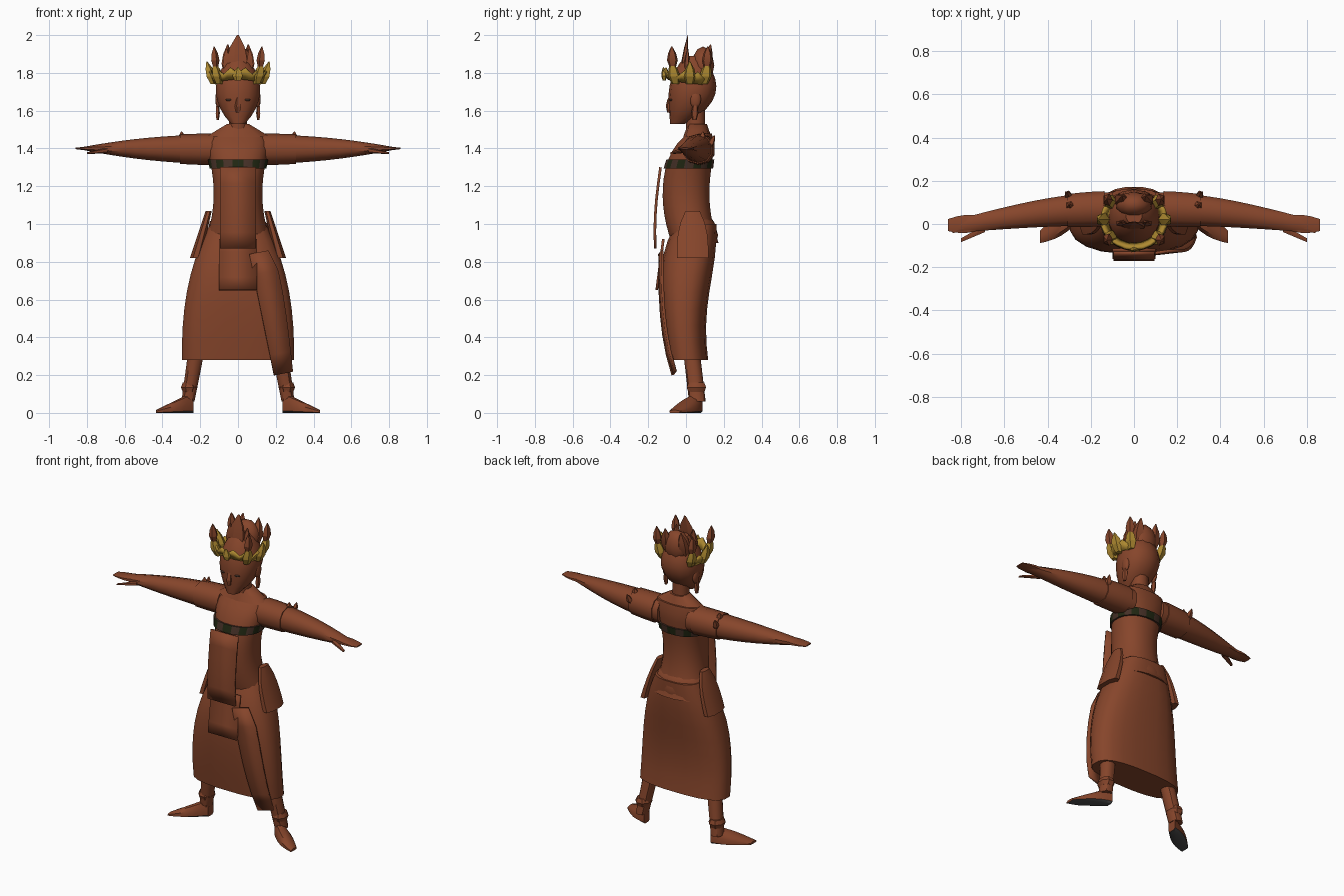
import bpy
import bmesh
from math import sin, cos, pi, tau, radians, atan2, copysign
from mathutils import Vector

old_cube = bpy.data.objects.get("Cube")
if old_cube:
    bpy.data.objects.remove(old_cube, do_unlink=True)


def material(name, red, green, blue):
    mat = bpy.data.materials.new(name)
    mat.use_nodes = True
    mat.diffuse_color = (red, green, blue, 1)
    shader = mat.node_tree.nodes["Principled BSDF"]
    shader.inputs["Base Color"].default_value = mat.diffuse_color
    shader.inputs["Roughness"].default_value = 0.8
    return mat


BROWN = material("warm brown", 0.24, 0.06, 0.024)
GOLD = material("old gold", 0.42, 0.25, 0.03)
GREEN = material("dark green", 0.015, 0.02, 0.006)
DARK = material("dark brown", 0.06, 0.03, 0.02)
GREY = material("sole grey", 0.07, 0.07, 0.07)

# The two directions that span a ring lying across each axis
SPANS = {
    "x": (Vector((0, 1, 0)), Vector((0, 0, 1))),
    "z": (Vector((1, 0, 0)), Vector((0, 1, 0))),
}


def finish(name, bm, mats, rule=None, angle=40):
    """Turn a bmesh into an object, colouring faces by an optional rule."""
    bmesh.ops.recalc_face_normals(bm, faces=bm.faces)
    bm.normal_update()
    for face in bm.faces:
        face.material_index = rule(face) if rule else 0
    mesh = bpy.data.meshes.new(name)
    bm.to_mesh(mesh)
    bm.free()
    for mat in mats:
        mesh.materials.append(mat)
    obj = bpy.data.objects.new(name, mesh)
    bpy.context.collection.objects.link(obj)
    bpy.ops.object.select_all(action="DESELECT")
    obj.select_set(True)
    bpy.context.view_layer.objects.active = obj
    bpy.ops.object.shade_smooth_by_angle(angle=radians(angle))
    return obj


def loft(name, steps, ring, axis="z", sides=10, mats=(BROWN,), rule=None, side=1, angle=40, power=0.9):
    """Skin the rings that ring(t) gives as centre, half width, half depth."""
    across, along = SPANS[axis]
    bm = bmesh.new()
    loops = []
    for step in range(steps + 1):
        centre, width, depth = ring(step / steps)
        loop = []
        for i in range(sides):
            turn = tau * (i + 0.5) / sides
            c, s = cos(turn), sin(turn)
            # A power below one squares the ellipse
            point = Vector(centre)
            point += across * width * copysign(abs(c) ** power, c)
            point += along * depth * copysign(abs(s) ** power, s)
            loop.append(bm.verts.new((point.x * side, point.y, max(point.z, 0))))
        loops.append(loop)
    for low, high in zip(loops, loops[1:]):
        for i in range(sides):
            j = (i + 1) % sides
            bm.faces.new((low[i], low[j], high[j], high[i]))
    bm.faces.new(loops[0])
    bm.faces.new(loops[-1])
    return finish(name, bm, mats, rule, angle)


def strip(name, steps, edges, mat=BROWN):
    """Thin sheet between the two edge points that edges(t) gives."""
    bm = bmesh.new()
    pairs = [[bm.verts.new(p) for p in edges(i / steps)] for i in range(steps + 1)]
    for (a, b), (c, d) in zip(pairs, pairs[1:]):
        bm.faces.new((a, b, d, c))
    obj = finish(name, bm, (mat,), angle=30)
    solid = obj.modifiers.new("thickness", "SOLIDIFY")
    solid.thickness = 0.014
    solid.offset = 0


def spike(name, base, tip, width, depth, mat=BROWN, side=1):
    """Leaf shaped point, widest below its middle."""
    base, tip = Vector(base), Vector(tip)

    def ring(t):
        swell = max(sin(pi * (0.2 + 0.8 * t)), 0.1)
        return base.lerp(tip, t), width * swell, depth * swell

    loft(name, 3, ring, sides=5, mats=(mat,), side=side, angle=20)


def blob(name, centre, size, mat=BROWN, side=1):
    """Small faceted ellipsoid."""
    bm = bmesh.new()
    bmesh.ops.create_icosphere(bm, subdivisions=2, radius=1)
    for vert in bm.verts:
        vert.co = Vector(centre) + vert.co * Vector(size)
        vert.co.x *= side
    finish(name, bm, (mat,))


# Body
def torso_ring(t):
    flare = (2 * t - 0.9) ** 2
    width = 0.13 + 0.06 * flare - 0.06 * t ** 12
    return (0, 0.06 * flare, 0.9 + 0.58 * t), width, 0.125 - 0.06 * t ** 8


def band_ring(t):
    (x, y, z), width, depth = torso_ring(0.68 + 0.08 * t)
    return (x, y, z), width + 0.01, depth + 0.01


def band_patch(face):
    return int(atan2(face.normal.y, face.normal.x) * 20 / tau + 20.5) % 2


loft("torso", 12, torso_ring, sides=20)
loft("chest_band", 2, band_ring, sides=20, mats=(DARK, GREEN), rule=band_patch)
loft("collar", 2, lambda t: ((0, 0.06, 1.46 + 0.07 * t), 0.18 - 0.12 * t, 0.075 - 0.025 * t))
loft("neck", 2, lambda t: ((0, 0.05, 1.5 + 0.15 * t), 0.05, 0.05))
blob("seat", (0, 0.05, 0.94), (0.175, 0.12, 0.14))


# Skirt
def skirt_ring(t):
    centre = (0, 0.15 * (t - 0.35) ** 2 - 0.01, 0.28 + 0.72 * t)
    return centre, 0.3 - 0.15 * t ** 2.5, 0.11 + 0.03 * sin(pi * t * t)


loft("skirt", 8, skirt_ring, sides=20, power=0.75)


# Hanging cloth at the front
def front_panel(t):
    y, z = -0.135 - 0.03 * sin(2 * t), 1.3 - 0.43 * t
    return (-0.095, y, z), (0.095, y, z)


def lower_panel(t):
    y, z = -0.12 - 0.035 * t, 0.92 - 0.27 * t
    return (-0.1, y, z), (0.1, y, z)


def sash(t):
    y, z = 0.07 * t ** 3 - 0.14, 0.84 - 0.64 * t
    return (0.06 + 0.13 * t, y, z), (0.16 + 0.13 * t ** 0.5, y + 0.015, z + 0.02)


strip("front_panel", 5, front_panel)
strip("lower_panel", 4, lower_panel)
strip("diagonal_sash", 6, sash)


# Head
def head_ring(t):
    swell = sin(pi * (0.06 + 0.88 * t)) ** 0.7
    return (0, 0.04 - 0.085 * (1 - t) ** 4, 1.53 + 0.36 * t), 0.12 * swell, 0.125 * swell


loft("head", 9, head_ring, sides=14)
spike("nose", (0, -0.085, 1.59), (0, -0.08, 1.69), 0.02, 0.025)
blob("lips", (0, -0.07, 1.575), (0.025, 0.015, 0.01))
blob("hair_bun", (0, 0.09, 1.84), (0.085, 0.06, 0.1))


# Crown: jagged gold band open at the back, with leaf points
def crown_point(degrees, radius, z):
    turn = radians(degrees)
    return Vector((radius * sin(turn), 0.02 - 0.9 * radius * cos(turn), z))


def crown_edges(t):
    swing = 2 * t - 1
    droop = 0.03 * abs(swing)
    peak = 0.03 * (round(t * 16) % 2)
    return (crown_point(125 * swing, 0.125, 1.77 - droop),
            crown_point(125 * swing, 0.15, 1.8 - droop + peak))


strip("crown_band", 16, crown_edges, GOLD)
spike("crown_front_peak", (0, -0.02, 1.8), (0, 0.01, 2), 0.06, 0.014)
spike("crown_front_jewel", (0, -0.115, 1.76), (0, -0.12, 1.83), 0.03, 0.015, GOLD)


# Limbs, described on the left side and repeated on the right
def arm_ring(t):
    taper = 1 - t * t
    centre = (0.1 + 0.74 * t, 0.07 * cos(1.75 * t), 1.395 + 0.005 * t)
    return centre, 0.08 * taper + 0.03 * t ** 3, 0.074 * taper + 0.004


def sleeve_ring(t):
    centre, width, depth = arm_ring(0.05 + 0.23 * t)
    return centre, width + 0.006, depth + 0.006


def thumb_ring(t):
    return (0.69 + 0.11 * t, -0.02 - 0.055 * t, 1.39 - 0.015 * t), 0.02 - 0.01 * t, 0.015 - 0.01 * t


def hand_ring(t):
    return (0.7 + 0.16 * t, 0.005 - 0.01 * t, 1.4), 0.03 + 0.015 * sin(pi * t), 0.024 - 0.02 * t


def leg_ring(t):
    return (0.265 - 0.05 * t, 0.06 - 0.035 * t, 0.06 + 0.3 * t), 0.036 + 0.01 * t, 0.044


def anklet_ring(t):
    radius = 0.037 + 0.01 * sin(pi * t)
    return (0.258, 0.055, 0.11 + 0.05 * t), radius, radius + 0.008


def foot_ring(t):
    height = 0.075 - 0.065 * t
    return (0.235 + 0.2 * t, 0.06 - 0.12 * t, height / 2), 0.03 + 0.025 * sin(pi * t), height


def pouch_ring(t):
    return (0.225 - 0.07 * t, 0.035, 0.82 + 0.25 * t), 0.032 - 0.015 * t, 0.09 - 0.05 * t ** 3


def sole(face):
    return int(face.normal.z < -0.6)


for side, label in ((1, "left_"), (-1, "right_")):
    loft(label + "arm", 10, arm_ring, "x", side=side)
    loft(label + "sleeve", 3, sleeve_ring, "x", side=side)
    loft(label + "hand", 4, hand_ring, "x", sides=8, side=side)
    loft(label + "thumb", 2, thumb_ring, "x", sides=6, side=side)
    spike(label + "sleeve_point", (0.29, 0.08, 1.42), (0.3, 0.09, 1.49), 0.025, 0.025, side=side)
    spike(label + "sleeve_back_point", (0.3, 0.12, 1.4), (0.31, 0.15, 1.47), 0.02, 0.02, side=side)
    loft(label + "leg", 4, leg_ring, side=side)
    loft(label + "anklet", 2, anklet_ring, sides=8, side=side)
    loft(label + "foot", 6, foot_ring, "x", mats=(BROWN, GREY), rule=sole, side=side)
    loft(label + "hip_pouch", 4, pouch_ring, sides=8, side=side, angle=25)

    # Face details
    blob(label + "eye", (0.048, -0.078, 1.657), (0.018, 0.011, 0.007), DARK, side)
    blob(label + "ear", (0.105, 0.05, 1.66), (0.015, 0.03, 0.05), side=side)
    spike(label + "earring", (0.108, 0.045, 1.55), (0.108, 0.05, 1.66), 0.012, 0.02, side=side)

    # Crown wings and leaves
    for place, degrees in (("front", 50), ("side", 90), ("back", 130)):
        low, high = crown_point(degrees, 0.13, 1.74), crown_point(degrees, 0.165, 1.86)
        spike(label + place + "_gold_wing", low, high, 0.03, 0.035, GOLD, side)
        if place != "side":
            tip = high + Vector((0, 0, 0.08))
            spike(label + place + "_wing_tip", low.lerp(high, 0.75), tip, 0.024, 0.03, side=side)
    spike(label + "crown_leaf", (0.055, 0, 1.8), (0.06, 0.01, 1.93), 0.03, 0.015, side=side)
    spike(label + "crown_back_leaf", (0.06, 0.1, 1.8), (0.055, 0.13, 1.95), 0.035, 0.03, side=side)
